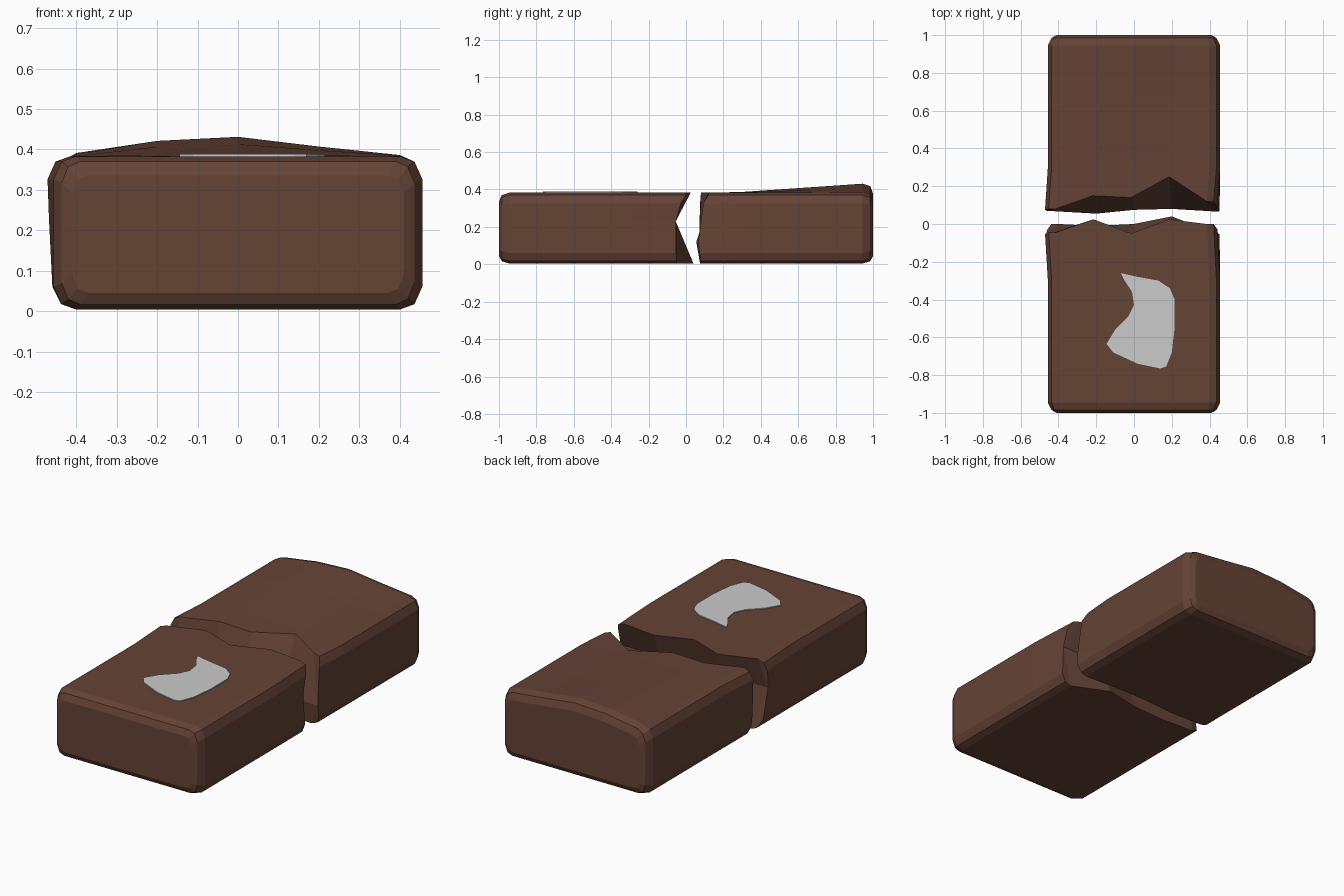
import bpy, bmesh

if "Cube" in bpy.data.objects:
    bpy.data.objects.remove(bpy.data.objects["Cube"])

brown = bpy.data.materials.new("brown")
brown.diffuse_color = (0.13, 0.056, 0.036, 1)
brown.use_nodes = True
brown.node_tree.nodes["Principled BSDF"].inputs["Base Color"].default_value = brown.diffuse_color

XS = [-0.4, -0.2, 0, 0.2, 0.4]


def ring(hx, lo, hi, chamfer_x, mid):
    """20-point rounded rectangle (x, z): bottom, right side, top, left side."""
    s = chamfer_x / 0.4
    cx = (chamfer_x * 0.35 + hx * 0.65)
    dz = (hi - lo)
    kz, kc = dz * 0.15, dz * 0.035
    right = [(cx, lo + kc), (hx, lo + kz), (hx, mid), (hx, hi - kz), (cx, hi - kc)]
    return ([(x * s, lo) for x in XS] + right + [(x * s, hi) for x in XS[::-1]]
            + [(-x, z) for x, z in right[::-1]])


def half(name, side, top, mid, low, mid_z, rise):
    """One half: chamfered outer end, body, and a jagged broken end."""
    bm = bmesh.new()

    # y of the break around the ring: bottom, right side, top, left side
    def break_y():
        r = [low[4], low[4] * .5 + mid[4] * .5, mid[4], (top[4] + mid[4]) / 2, top[4]]
        l = [top[0], (top[0] + mid[0]) / 2, mid[0], low[0] * .5 + mid[0] * .5, low[0]]
        return low + r + top[::-1] + l

    body = ring(0.456, 0.004, 0.383, 0.40, mid_z)
    rows = []
    for y, prof, k in ((1.0, ring(0.41, 0.045, 0.335, 0.37, mid_z), .9),
                       (0.985, ring(0.436, 0.017, 0.37, 0.39, mid_z), 1),
                       (0.945, body, 1), (0.68, body, .62), (0.3, body, .08)):
        row = []
        for i, (x, z) in enumerate(prof):
            if 10 <= i <= 14:
                z += rise[14 - i] * k
            row.append(bm.verts.new((x, side * y, z)))
        rows.append(row)
    rows.append([bm.verts.new((x - 0.015 * min(1, z / .3), y, z))
                 for (x, z), y in zip(body, break_y())])
    for a, b in zip(rows, rows[1:]):
        for i in range(20):
            j = (i + 1) % 20
            bm.faces.new((a[i], a[j], b[j], b[i]))
    bm.faces.new(rows[0])

    # broken face, folded along a middle row of points
    e = rows[-1]
    m = [e[17]] + [bm.verts.new((x, y, mid_z)) for x, y in zip(XS[1:4], mid[1:4])] + [e[7]]
    for i in range(1, 3):
        bm.faces.new((e[i], e[i + 1], m[i + 1], m[i]))
        bm.faces.new((m[i], m[i + 1], e[13 - i], e[14 - i]))
    for a, b, c in ((e[1], m[1], [e[0], e[19], e[18], e[17]]),
                    (e[13], m[1], [e[14], e[15], e[16], e[17]]),
                    (e[3], m[3], [e[4], e[5], e[6], e[7]]),
                    (e[11], m[3], [e[10], e[9], e[8], e[7]])):
        bm.faces.new((a, c[0], c[3], b))
        bm.faces.new(c)
    bmesh.ops.recalc_face_normals(bm, faces=bm.faces)
    add(name, bm, brown)


def add(name, bm, mat=None):
    me = bpy.data.meshes.new(name)
    bm.to_mesh(me)
    bm.free()
    if mat:
        me.materials.append(mat)
    bpy.context.collection.objects.link(bpy.data.objects.new(name, me))


# The two broken halves
half("front_half", -1,
     [-0.045, 0.025, -0.05, 0.025, 0.0], [-0.06, -0.055, -0.07, -0.055, -0.055],
     [0.0, -0.01, 0.0, 0.04, -0.05], 0.23, [0, 0, 0, 0, 0])
half("back_half", 1,
     [0.08, 0.15, 0.14, 0.25, 0.12], [0.07, 0.055, 0.075, 0.08, 0.065],
     [0.08, 0.075, 0.09, 0.09, 0.08], 0.12, [0.008, 0.038, 0.048, 0.024, 0.003])

# Thin grey patch on the front half
OUT = [(-.07, -.26), (.02, -.28), (.13, -.30), (.19, -.34), (.215, -.40), (.215, -.55),
       (.20, -.68), (.17, -.755), (.14, -.765), (.02, -.74), (-.11, -.68), (-.145, -.635),
       (-.10, -.56), (-.03, -.49), (0, -.43), (-.01, -.36), (-.05, -.30)]
bm = bmesh.new()
f = bm.faces.new([bm.verts.new((x, y, 0.375)) for x, y in OUT])
up = bmesh.ops.extrude_face_region(bm, geom=[f], use_keep_orig=True)
for v in up["geom"]:
    if isinstance(v, bmesh.types.BMVert):
        v.co.z = 0.388
bmesh.ops.recalc_face_normals(bm, faces=bm.faces)
add("grey_patch", bm)
